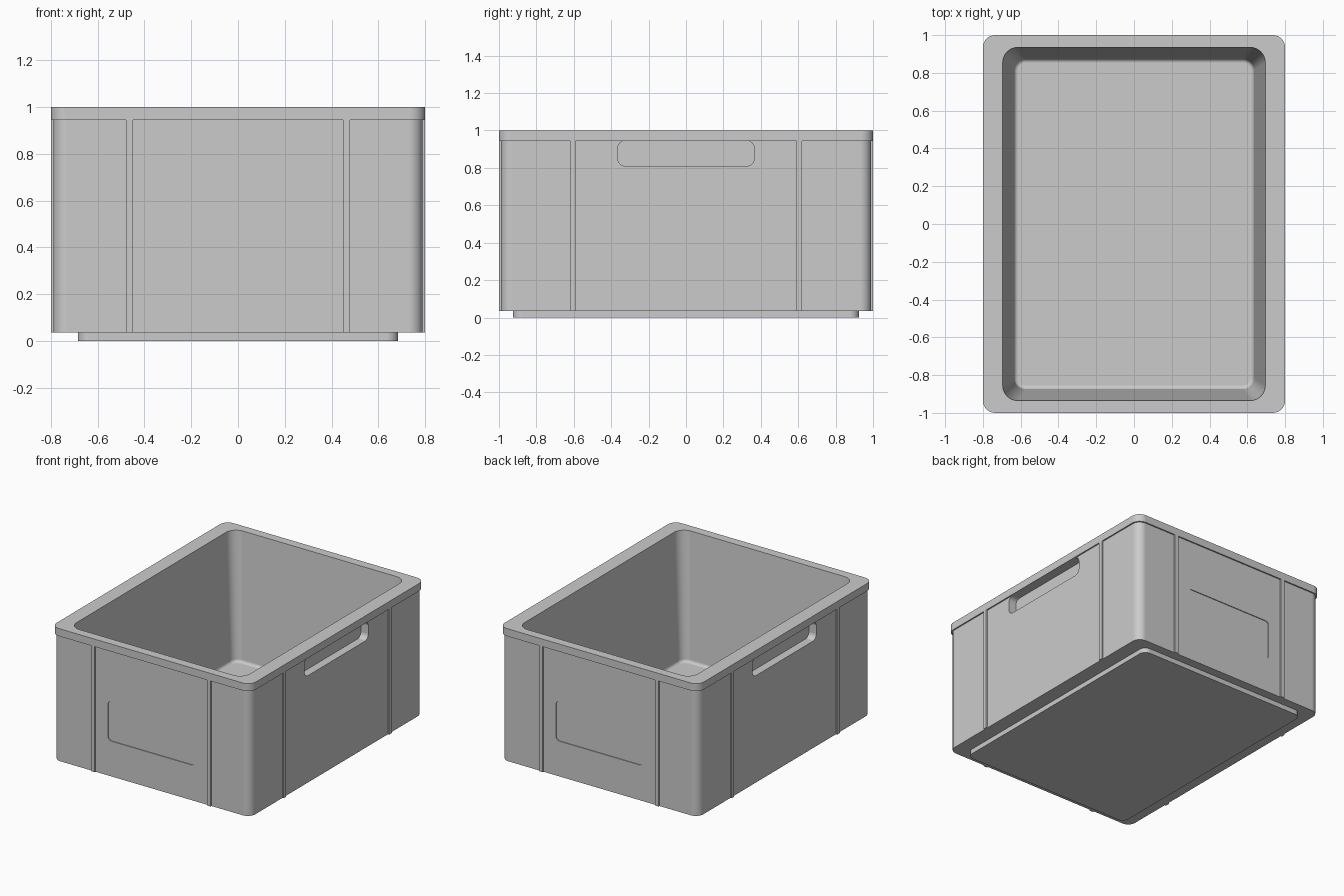
import bpy, bmesh, math

cube = bpy.data.objects.get("Cube")
if cube:
    bpy.data.objects.remove(cube, do_unlink=True)

# Single plastic colour
grey = bpy.data.materials.new("light_grey_plastic")
grey.use_nodes = True
COLOUR = (0.6, 0.6, 0.6, 1)
grey.diffuse_color = COLOUR
grey.node_tree.nodes["Principled BSDF"].inputs["Base Color"].default_value = COLOUR

BASE, LIP = 0.035, 0.945      # underside of the walls and of the rim
WALL_X, WALL_Y = 0.79, 0.99   # outer wall faces


def rounded_rect(hx, hy, r, steps=8):
    """Counter-clockwise outline with rounded corners."""
    pts = []
    for i, (sx, sy) in enumerate([(1, 1), (-1, 1), (-1, -1), (1, -1)]):
        for k in range(steps + 1):
            a = (i + k / steps) * math.pi / 2
            pts.append((sx * (hx - r) + r * math.cos(a),
                        sy * (hy - r) + r * math.sin(a)))
    return pts


def add_object(name, bm):
    bmesh.ops.recalc_face_normals(bm, faces=bm.faces)
    mesh = bpy.data.meshes.new(name)
    bm.to_mesh(mesh)
    bm.free()
    mesh.materials.append(grey)
    ob = bpy.data.objects.new(name, mesh)
    bpy.context.collection.objects.link(ob)
    return ob


def activate(ob):
    bpy.ops.object.select_all(action='DESELECT')
    ob.select_set(True)
    bpy.context.view_layer.objects.active = ob


def loft(name, sections, place=lambda u, v, w: (u, v, w)):
    """Skin rounded rectangles (half x, half y, radius, height) and cap the ends."""
    bm = bmesh.new()
    rings = [[bm.verts.new(place(u, v, w)) for u, v in rounded_rect(hx, hy, r)]
             for hx, hy, r, w in sections]
    for a, b in zip(rings, rings[1:]):
        for i in range(len(a)):
            j = (i + 1) % len(a)
            bm.faces.new((a[i], a[j], b[j], b[i]))
    bm.faces.new(rings[0])
    bm.faces.new(rings[-1])
    return add_object(name, bm)


def carve(target, cutter):
    cutter.hide_render = True
    mod = target.modifiers.new("recess", 'BOOLEAN')
    mod.operation = 'DIFFERENCE'
    mod.solver = 'EXACT'
    mod.object = cutter
    activate(target)
    bpy.ops.object.modifier_apply(modifier=mod.name)
    bpy.data.objects.remove(cutter, do_unlink=True)


# Crate shell: foot, outer wall, rim, tapered inside, filleted floor
sections = [
    (0.685, 0.925, 0.05, 0),
    (0.685, 0.925, 0.05, BASE),
    (WALL_X, WALL_Y, 0.06, BASE),
    (WALL_X, WALL_Y, 0.06, LIP),
    (0.8, 1.0, 0.065, LIP),
    (0.8, 1.0, 0.065, 1),
    (0.695, 0.935, 0.08, 1),
]
FLOOR, FILLET = 0.08, 0.022
for k in range(6):
    a = k / 5 * math.pi / 2
    inset = FILLET * (1 - math.cos(a))
    sections.append((0.635 - inset, 0.875 - inset, 0.06 - inset,
                     FLOOR + FILLET * (1 - math.sin(a))))
crate = loft("crate_shell", sections)

# Handle recesses on the long sides, label recesses on the short sides
for s in (-1, 1):
    carve(crate, loft("handle_cutter",
                      [(0.365, 0.0675, 0.04, 0.73), (0.365, 0.0675, 0.04, 0.85)],
                      lambda u, v, w: (s * w, u, LIP - 0.0675 + v)))
    carve(crate, loft("label_cutter",
                      [(0.35, 0.145, 0.03, WALL_Y - 0.006), (0.35, 0.145, 0.03, 1.05)],
                      lambda u, v, w: (u, s * w, 0.435 + v)))

activate(crate)
bpy.ops.object.shade_smooth_by_angle(angle=math.radians(32))
normals = crate.modifiers.new("clean_normals", 'WEIGHTED_NORMAL')
normals.keep_sharp = True


# Raised upright ribs, mirrored to all four sides
def rib(name, x0, x1, y0, y1):
    bm = bmesh.new()
    bmesh.ops.create_cube(bm, size=1)
    for v in bm.verts:
        v.co = (x1 if v.co.x > 0 else x0,
                y1 if v.co.y > 0 else y0,
                LIP if v.co.z > 0 else BASE)
    ob = add_object(name, bm)
    mirror = ob.modifiers.new("mirror", 'MIRROR')
    mirror.use_axis = (True, True, False)
    mirror.use_mirror_merge = False


rib("end_ribs", 0.45, 0.48, WALL_Y, 1.0)
rib("side_ribs", WALL_X, 0.8, 0.59, 0.62)
